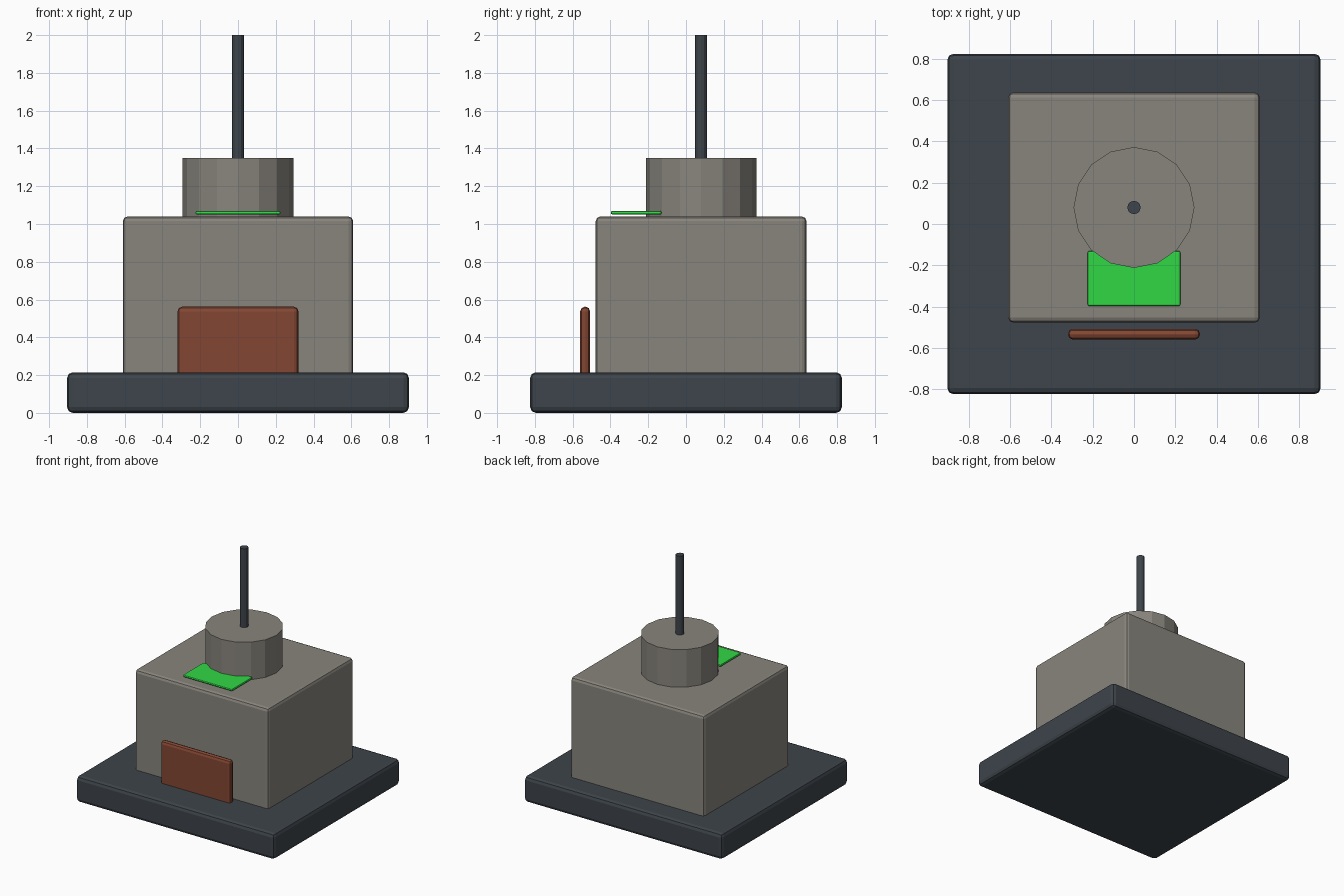
import bpy
import math

if "Cube" in bpy.data.objects:
    bpy.data.objects.remove(bpy.data.objects["Cube"])


def material(name, rgb):
    m = bpy.data.materials.new(name)
    m.diffuse_color = (*rgb, 1)
    m.use_nodes = True
    m.node_tree.nodes["Principled BSDF"].inputs["Base Color"].default_value = m.diffuse_color
    return m


slate = material("dark slate", (0.047, 0.058, 0.069))
stone = material("warm grey", (0.25, 0.235, 0.205))
rust = material("rust brown", (0.23, 0.062, 0.033))
green = material("bright green", (0.03, 0.68, 0.06))


def finish(ob, name, mat):
    ob.name = name
    ob.data.materials.append(mat)
    return ob


def block(name, lo, hi, bevel, mat, segments=2):
    """Rounded box between two opposite corners."""
    bpy.ops.mesh.primitive_cube_add(
        size=1, location=[(a + b) / 2 for a, b in zip(lo, hi)])
    ob = finish(bpy.context.object, name, mat)
    ob.scale = [b - a for a, b in zip(lo, hi)]
    bpy.ops.object.transform_apply(location=False, rotation=False, scale=True)
    mod = ob.modifiers.new("rounded edges", 'BEVEL')
    mod.width = bevel
    mod.segments = segments
    return ob


def post(name, radius, y, z0, z1, sides, mat):
    """Upright faceted cylinder."""
    bpy.ops.mesh.primitive_cylinder_add(
        vertices=sides, radius=radius, depth=z1 - z0,
        location=(0, y, (z0 + z1) / 2))
    return finish(bpy.context.object, name, mat)


# Ground slab and main building
block("base_slab", (-0.905, -0.825, 0), (0.905, 0.825, 0.215), 0.03, slate)
block("main_building", (-0.61, -0.478, 0.19), (0.61, 0.638, 1.04), 0.025, stone)

# Door panel standing just in front of the wall
block("door_panel", (-0.32, -0.56, 0.19), (0.32, -0.508, 0.562), 0.024, rust)

# Roof plate, partly under the turret
block("roof_plate", (-0.225, -0.398, 1.05), (0.225, -0.13, 1.07), 0.009, green)

# Turret and mast
post("turret", 0.293, 0.08, 1.03, 1.35, 16, stone)
post("mast", 0.032, 0.08, 1.34, 2.0, 12, slate)
